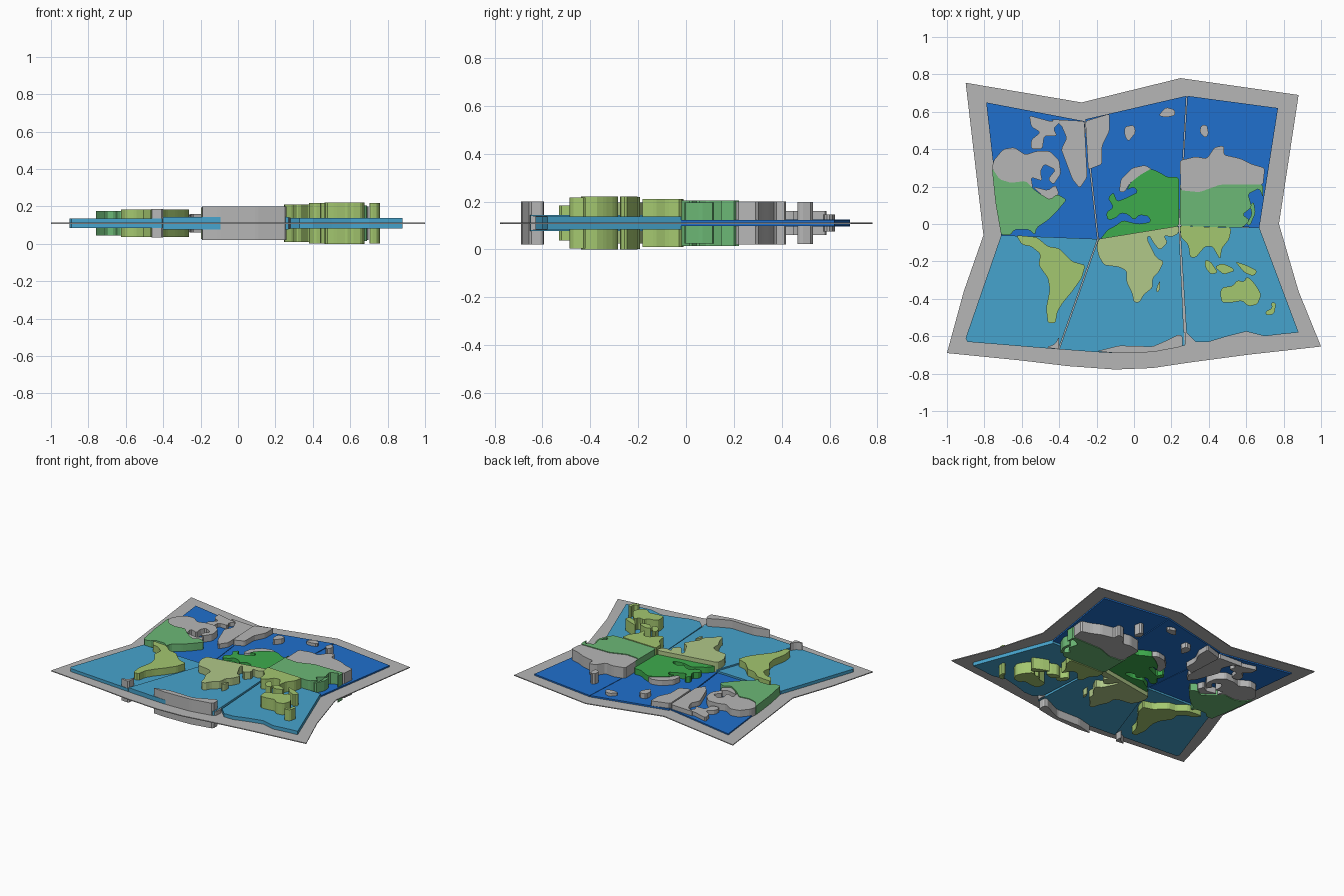
import bpy
import bmesh
from mathutils import Vector

if "Cube" in bpy.data.objects:
    bpy.data.objects.remove(bpy.data.objects["Cube"], do_unlink=True)

MID_HEIGHT = 0.11      # the sheet lies in the middle of every slab
UNIT = 0.01            # outlines are given in hundredths


def make_material(name, colour):
    material = bpy.data.materials.new(name)
    material.use_nodes = True
    rgba = (*colour, 1)
    material.diffuse_color = rgba
    material.node_tree.nodes["Principled BSDF"].inputs["Base Color"].default_value = rgba
    return material


paper_grey = make_material("paper grey", (.47, .47, .47))
deep_blue = make_material("deep blue", (.014, .16, .61))
light_blue = make_material("light blue", (.062, .37, .61))
soft_green = make_material("soft green", (.15, .48, .18))
strong_green = make_material("strong green", (.048, .41, .073))
olive_green = make_material("olive green", (.37, .57, .16))
pale_olive = make_material("pale olive", (.44, .58, .25))


def cut_corners(points, radius):
    """Replace each corner by two points so that the outline looks softer."""
    softened = []
    for index, corner in enumerate(points):
        for neighbour in (points[index - 1], points[(index + 1) % len(points)]):
            edge = neighbour - corner
            softened.append(corner + edge.normalized() * min(radius, edge.length * .3))
    return softened


def slab(name, material, half_thickness, outline, radius=0.0):
    """Extrude a flat outline equally above and below the middle height."""
    points = [Vector(point) * UNIT for point in outline]
    if radius:
        points = cut_corners(points, radius)
    bm = bmesh.new()
    bottom = MID_HEIGHT - half_thickness
    face = bm.faces.new([bm.verts.new((p.x, p.y, bottom)) for p in points])
    extruded = bmesh.ops.extrude_face_region(bm, geom=[face], use_keep_orig=True)
    top = [v for v in extruded["geom"] if isinstance(v, bmesh.types.BMVert)]
    bmesh.ops.translate(bm, verts=top, vec=(0, 0, half_thickness * 2))
    bmesh.ops.recalc_face_normals(bm, faces=bm.faces)
    mesh = bpy.data.meshes.new(name)
    bm.to_mesh(mesh)
    bm.free()
    mesh.materials.append(material)
    part = bpy.data.objects.new(name, mesh)
    bpy.context.collection.objects.link(part)
    return part


def land(name, material, half_thickness, outline):
    return slab(name, material, half_thickness, outline, radius=.009)


# Folded paper sheet
slab("paper_sheet", paper_grey, .003, [
    (-90, 75.5), (-28, 65), (25, 78), (88, 69), (77.5, 0), (88, -36),
    (100, -65.5), (60, -70), (30, -74), (10, -77), (-10, -77.8), (-35, -76),
    (-60, -73), (-100, -69), (-91, -36), (-80.5, -6)])

# Northern sea panels
slab("north_sea_left", deep_blue, .012, [
    (-79, 65), (-26.5, 55), (-19.5, -8), (-71, -6)])
slab("north_sea_middle", deep_blue, .014, [
    (-26, 56), (28, 68.5), (24, 0), (-19, -8)])
slab("north_sea_right", deep_blue, .013, [
    (28.5, 68.5), (77, 62), (67, -2), (24.5, 0)])

# Southern sea panels
slab("south_sea_left", light_blue, .025, [
    (-90, -61), (-71, -6), (-19.5, -8), (-40.5, -67), (-89, -63)])
slab("south_sea_middle", light_blue, .033, [
    (-19, -8), (24, -1), (27, -65), (10, -68), (-10, -69), (-20, -68.5), (-40, -67)])
slab("south_sea_right", light_blue, .028, [
    (24.5, -1), (67, -2), (88, -58), (78, -59), (70, -60), (60, -57.5),
    (50, -60), (40, -63), (33, -63), (30, -60), (28, -58)])

# North America
land("north_america", soft_green, .065, [
    (-76, 30), (-72, 24), (-66, 22), (-58, 23), (-54, 19), (-50, 16), (-45, 13),
    (-41, 16), (-36, 13), (-41, 7), (-46, 2), (-52, -2), (-53, -6), (-56, -3),
    (-64, -3), (-66, -6), (-71, -6), (-74, 11)])
land("arctic_north_america", paper_grey, .06, [
    (-76, 30), (-75, 34), (-70, 40), (-64, 41), (-58, 37), (-52, 39), (-45, 39),
    (-40, 34), (-39, 27), (-43, 21), (-46, 24), (-42, 29), (-48, 32), (-50, 28),
    (-49, 23), (-55, 25), (-54, 19), (-58, 23), (-66, 22), (-72, 24)])
land("hudson_coast", paper_grey, .055, [
    (-54, 20), (-46, 18), (-42, 21), (-40, 16), (-45, 13), (-50, 16)])

# Arctic islands
land("arctic_islands", paper_grey, .04, [
    (-56, 58), (-45, 55), (-39, 55), (-43, 51), (-41, 47), (-48, 47), (-49, 40),
    (-55, 40), (-55, 45), (-50, 49), (-55, 52)])
land("great_island_left", paper_grey, .045, [
    (-45, 56), (-26.5, 55), (-25, 25), (-29, 19), (-33, 24), (-36, 32), (-39, 40),
    (-36, 46), (-39, 53)])
land("great_island_right", paper_grey, .05, [
    (-26, 55), (-13, 59), (-13, 50), (-17, 42), (-17, 32), (-24.5, 29)])
land("north_island_west", paper_grey, .05, [
    (-5, 52), (0, 53), (1, 49), (-3, 44), (-5, 47)])
land("north_island_centre", paper_grey, .035, [
    (13, 58), (17, 62.5), (22, 61), (22, 58), (17, 57)])
land("north_island_east", paper_grey, .088, [
    (36, 53), (39, 53), (40, 48), (38, 46), (35, 49)])

# Europe
land("europe", strong_green, .055, [
    (24, -1), (24, 25), (18, 25), (13, 28), (9, 29.5), (3, 26), (-2, 22), (-4, 18),
    (0, 20), (2, 17), (-4, 14), (-9, 12), (-11, 17), (-14, 14), (-11, 9), (-15, 6),
    (-14, 2), (-10, 3), (-7, 6), (-3, 5), (0, 2), (3, 5), (8, 4), (9, 1), (2, 0),
    (-6, 2), (-10, -1), (-14, -3), (-18, -8), (0, -6)])
land("arctic_europe", paper_grey, .05, [
    (-8, 17), (-7, 24), (-1, 30), (6, 31.5), (10, 29), (3, 26), (-2, 22), (-5, 17)])

# Northern Asia
land("asia", soft_green, .095, [
    (24.5, -1), (24.5, 23), (25, 18), (35, 17), (46, 21), (57, 21), (69, 21),
    (69, 14), (67, 19), (61, 16), (63, 9), (58, 5), (62, 2), (58, -2)])
land("arctic_asia", paper_grey, .09, [
    (24.5, 34), (33, 36), (39, 35), (43, 41), (48, 42), (48, 37), (57, 35), (63, 32),
    (70, 30), (69, 21), (57, 21), (46, 21), (35, 17), (25, 18)])
land("east_island_chain", soft_green, .085, [
    (60, 0), (63, 5), (62, 10), (64, 12), (65, 6), (62, -1)])

# South America
land("south_america", olive_green, .074, [
    (-63, -6), (-52, -7), (-46, -12), (-40, -13), (-33, -20), (-26, -22), (-28, -29),
    (-33, -36), (-38, -42), (-41, -47), (-42, -53), (-46, -53), (-47, -45), (-45, -35),
    (-46, -29), (-51, -22), (-50, -16), (-55, -12), (-60, -11)])

# Africa
land("africa", pale_olive, .085, [
    (-19, -8), (24, -1), (24, -5), (20, -7), (16, -6), (18, -10), (14, -14), (11, -11),
    (8, -6), (7, -8), (10, -14), (12, -18), (16, -20), (13, -26), (10, -29), (10, -34),
    (5, -38), (3, -42), (0, -42), (-1, -37), (-4, -31), (-4, -25), (-8, -23),
    (-16, -22), (-19, -17), (-20, -12)])
land("africa_island", pale_olive, .08, [(12, -34), (14, -30), (14, -35), (12, -37)])

# Southern Asia and its islands
land("south_asia", olive_green, .1, [
    (24.5, -1), (52, -2), (51, -8), (47, -13), (46, -19), (42, -12), (38, -12), (33, -18),
    (30, -18), (29, -11), (25, -7)])
land("south_asia_island_west", olive_green, .108, [
    (38, -19), (41, -20), (45, -26), (41, -27), (38, -23)])
land("south_asia_island_centre", olive_green, .108, [
    (43, -23), (47, -21), (52, -23), (54, -25), (48, -27)])
land("south_asia_island_east", olive_green, .11, [
    (54, -20), (60, -22), (66, -25), (64, -28), (59, -26)])

# Australia and neighbour
land("australia", olive_green, .11, [
    (46, -37), (47, -34), (53, -33), (55, -30), (59, -31), (60, -28), (63, -30), (66, -34),
    (68, -38), (66, -43), (61, -44), (58, -41), (52, -42), (47, -42)])
land("south_east_island", olive_green, .107, [
    (70, -47), (74, -45), (73, -42), (76, -42), (75, -48), (71, -49)])

# Antarctic coast
land("antarctic_coast", paper_grey, .09, [
    (-20, -68), (-8, -65), (10, -65.5), (18, -62), (24, -59), (26, -60), (26, -65.5),
    (10, -68.5), (-10, -69)])
land("antarctic_point", paper_grey, .077, [
    (-47, -66), (-42, -64), (-40, -60), (-40, -67)])
land("antarctic_corner", paper_grey, .03, [(26, -58), (28, -58), (27.5, -65), (26, -65)])
